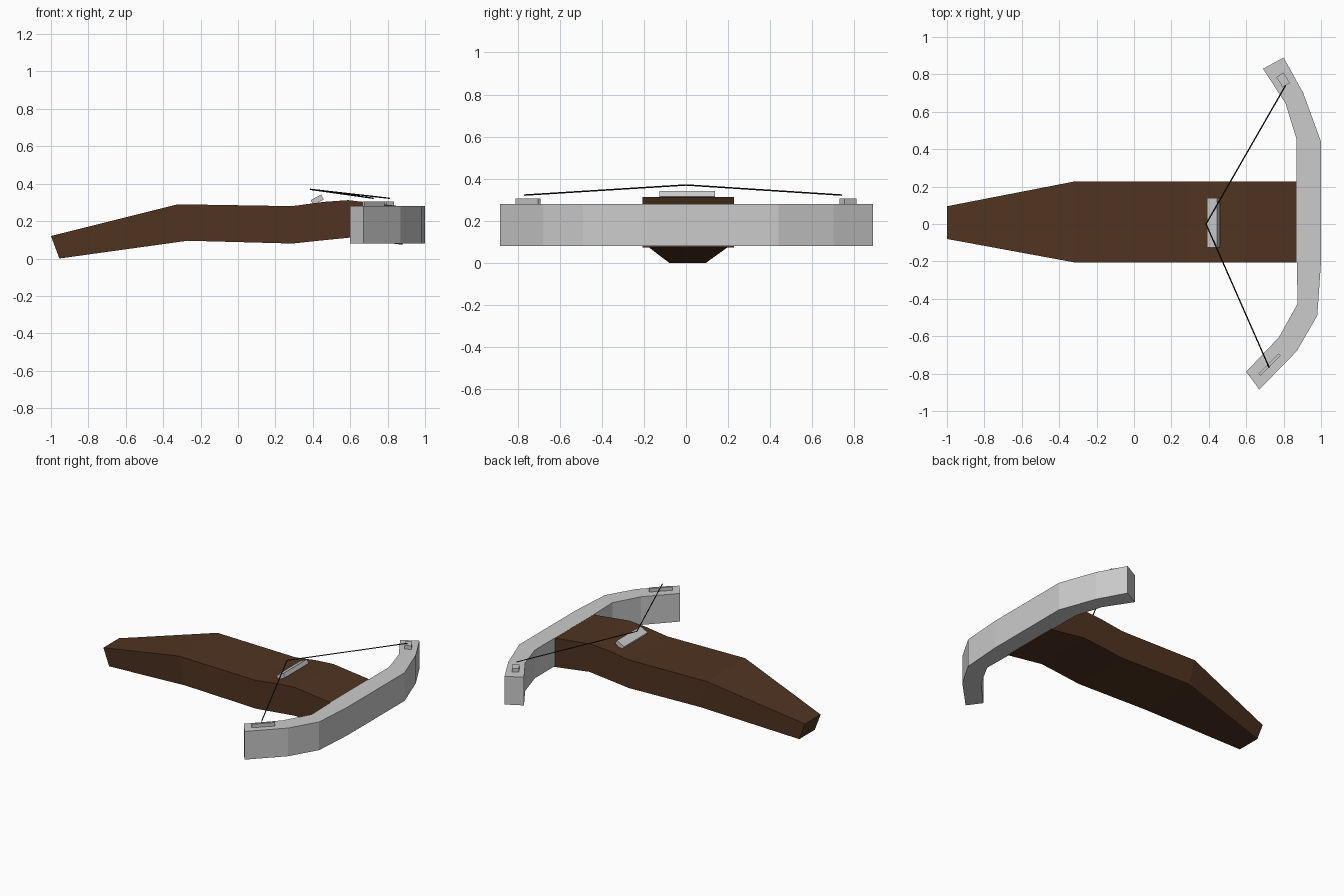
import bpy, bmesh
from math import radians, atan2
from mathutils import Vector

if "Cube" in bpy.data.objects:
    bpy.data.objects.remove(bpy.data.objects["Cube"])

wood = bpy.data.materials.new("dark_wood")
wood.diffuse_color = (0.08, 0.034, 0.015, 1)
wood.use_nodes = True
wood.node_tree.nodes["Principled BSDF"].inputs["Base Color"].default_value = wood.diffuse_color
black = bpy.data.materials.new("black_cord")
black.diffuse_color = (0.01, 0.01, 0.01, 1)
black.use_nodes = True
black.node_tree.nodes["Principled BSDF"].inputs["Base Color"].default_value = black.diffuse_color


def loft(name, rings, mat=None):
    """Bridge a row of four-point rings into a closed solid."""
    bm = bmesh.new()
    rows = [[bm.verts.new(p) for p in ring] for ring in rings]
    for a, b in zip(rows, rows[1:]):
        for i in range(4):
            j = (i + 1) % 4
            bm.faces.new((a[i], a[j], b[j], b[i]))
    bm.faces.new(rows[0])
    bm.faces.new(rows[-1])
    bmesh.ops.recalc_face_normals(bm, faces=bm.faces)
    mesh = bpy.data.meshes.new(name)
    bm.to_mesh(mesh)
    bm.free()
    ob = bpy.data.objects.new(name, mesh)
    bpy.context.collection.objects.link(ob)
    if mat:
        mesh.materials.append(mat)
    return ob


def box(name, loc, size, rot=(0, 0, 0)):
    bpy.ops.mesh.primitive_cube_add(size=1, location=loc, rotation=rot)
    ob = bpy.context.object
    ob.name = name
    ob.scale = size
    return ob


# Stock: top x, top z, bottom x, bottom z, low y, high y
stations = [
    (-1.00, 0.12, -0.955, 0.00, -0.08, 0.095),
    (-0.32, 0.29, -0.27, 0.095, -0.205, 0.227),
    (0.29, 0.28, 0.29, 0.08, -0.207, 0.227),
    (0.46, 0.303, 0.46, 0.098, -0.207, 0.227),
    (0.59, 0.312, 0.60, 0.112, -0.207, 0.227),
    (0.88, 0.278, 0.88, 0.073, -0.207, 0.227),
]
loft("stock", [[(tx, y0, tz), (tx, y1, tz), (bx, y1, bz), (bx, y0, bz)]
               for tx, tz, bx, bz, y0, y1 in stations], wood)

# Bow limbs: inner and outer outline points, seen from above
bow = [
    ((0.69, 0.83), (0.80, 0.89)),
    ((0.81, 0.645), (0.905, 0.70)),
    ((0.87, 0.45), (1.00, 0.44)),
    ((0.87, -0.20), (1.00, -0.20)),
    ((0.875, -0.425), (0.98, -0.49)),
    ((0.775, -0.605), (0.87, -0.68)),
    ((0.60, -0.79), (0.67, -0.885)),
]
loft("bow", [[(*i, 0.08), (*o, 0.08), (*o, 0.28), (*i, 0.28)] for i, o in bow])

# String holders on the limb tips
box("left_nock", (0.797, 0.77, 0.285), (0.045, 0.065, 0.04), (0, 0, radians(32)))
box("right_nock", (0.725, -0.752, 0.285), (0.152, 0.016, 0.04), (0, 0, radians(45)))

# Tilted latch holding the string
box("latch", (0.424, 0.006, 0.314), (0.063, 0.265, 0.03), (0, radians(-28), 0))


# String: two thin square cords meeting at the latch
def cord(name, a, b, r=0.0035):
    a, b = Vector(a), Vector(b)
    side = (b - a).cross(Vector((0, 0, 1))).normalized() * r
    up = side.cross(b - a).normalized() * r
    loft(name, [[p + side, p + up, p - side, p - up] for p in (a, b)], black)


cord("left_string", (0.385, 0, 0.37), (0.81, 0.74, 0.322))
cord("right_string", (0.385, 0, 0.37), (0.723, -0.768, 0.322))
